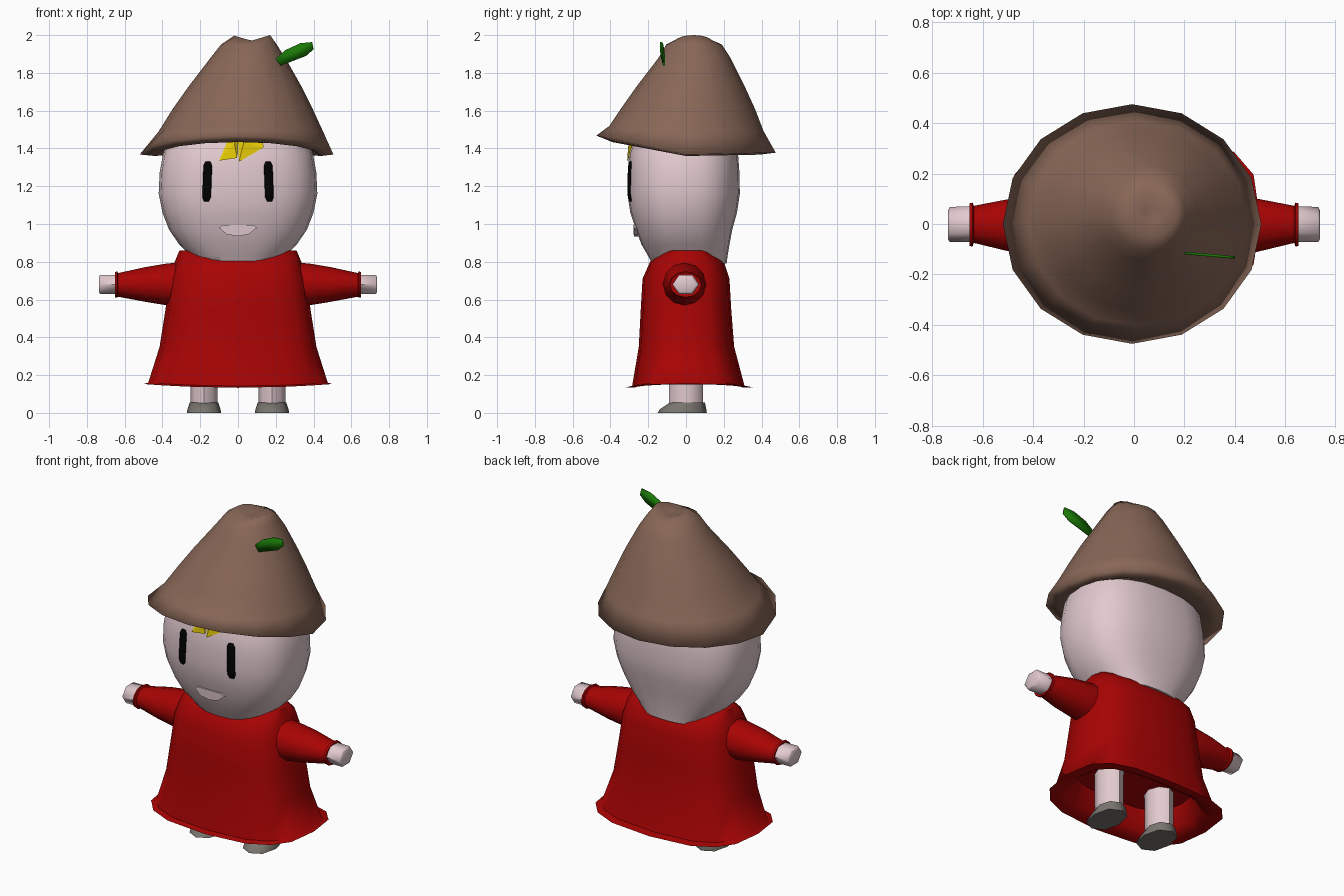
import bpy, bmesh, math
from mathutils import Vector
from mathutils.bvhtree import BVHTree

if "Cube" in bpy.data.objects:
    bpy.data.objects.remove(bpy.data.objects["Cube"])


def material(name, rgb):
    m = bpy.data.materials.new(name)
    m.diffuse_color = (*rgb, 1)
    m.use_nodes = True
    m.node_tree.nodes["Principled BSDF"].inputs["Base Color"].default_value = m.diffuse_color
    return m


BROWN = material("hat brown", (0.245, 0.135, 0.095))
RED = material("robe red", (0.39, 0.001, 0.001))
SKIN = material("pale skin", (0.76, 0.59, 0.62))
YELLOW = material("hair yellow", (0.80, 0.60, 0.002))
GREEN = material("leaf green", (0.010, 0.19, 0.002))
GREY = material("shoe grey", (0.19, 0.175, 0.155))
BLACK = material("eye black", (0.0005, 0.0005, 0.0005))


def finish(name, bm, mat, angle=45):
    bmesh.ops.recalc_face_normals(bm, faces=bm.faces)
    me = bpy.data.meshes.new(name)
    bm.to_mesh(me)
    bm.free()
    me.materials.append(mat)
    ob = bpy.data.objects.new(name, me)
    bpy.context.collection.objects.link(ob)
    bpy.ops.object.select_all(action='DESELECT')
    ob.select_set(True)
    bpy.context.view_layer.objects.active = ob
    bpy.ops.object.shade_smooth_by_angle(angle=math.radians(angle))
    return ob


def loft(name, rings, mat, sides=16, power=2.0, place=None, angle=45):
    """Rings are (min a, max a, min b, max b, height); place maps a, b, height to a point."""
    bm = bmesh.new()
    loops = []
    for i, (a0, a1, b0, b1, h) in enumerate(rings):
        loop = []
        for k in range(sides):
            t = 2 * math.pi * k / sides
            c, s = math.cos(t), math.sin(t)
            a = (a0 + a1) / 2 + (a1 - a0) / 2 * math.copysign(abs(c) ** (2 / power), c)
            b = (b0 + b1) / 2 + (b1 - b0) / 2 * math.copysign(abs(s) ** (2 / power), s)
            loop.append(bm.verts.new(place(i, a, b, h) if place else (a, b, h)))
        loops.append(loop)
    for lo, hi in zip(loops, loops[1:]):
        for k in range(sides):
            j = (k + 1) % sides
            bm.faces.new((lo[k], lo[j], hi[j], hi[k]))
    bm.faces.new(loops[0])
    bm.faces.new(loops[-1])
    return finish(name, bm, mat, angle)


# Hat: leaning cone with a brim raised at the front and a dented tip
def hat_place(i, a, b, h):
    weight = (0.6, 0.9, 1, 0.35)[i] if i < 4 else 0
    if i == 8:
        h += 0.3 * abs(a - 0.07)
    return (a, b, h + weight * (-0.21 * b if b < 0 else 0.02 * b))


loft("hat", [
    (-0.37, 0.37, -0.27, 0.26, 1.41),
    (-0.44, 0.44, -0.39, 0.39, 1.36),
    (-0.52, 0.505, -0.475, 0.475, 1.368),
    (-0.42, 0.45, -0.405, 0.41, 1.49),
    (-0.345, 0.395, -0.345, 0.365, 1.61),
    (-0.26, 0.335, -0.26, 0.31, 1.73),
    (-0.145, 0.25, -0.145, 0.235, 1.88),
    (-0.09, 0.205, -0.105, 0.19, 1.95),
    (-0.02, 0.17, -0.05, 0.13, 1.97),
    (0.04, 0.10, 0.01, 0.07, 1.97)], BROWN, place=hat_place, angle=180)

# Head with full jaw and neck
head = loft("head", [
    (-0.22, 0.22, -0.18, 0.215, 0.79),
    (-0.25, 0.25, -0.20, 0.22, 0.83),
    (-0.31, 0.31, -0.235, 0.23, 0.89),
    (-0.365, 0.365, -0.265, 0.245, 0.97),
    (-0.40, 0.40, -0.295, 0.27, 1.06),
    (-0.42, 0.42, -0.31, 0.285, 1.16),
    (-0.415, 0.415, -0.308, 0.283, 1.27),
    (-0.395, 0.395, -0.30, 0.275, 1.38),
    (-0.33, 0.33, -0.25, 0.23, 1.50)], SKIN, sides=24, power=2.6, angle=60)

# Face details follow the front of the head
bm = bmesh.new()
bm.from_mesh(head.data)
tree = BVHTree.FromBMesh(bm)
bm.free()


def on_face(x, z, lift):
    hit = tree.ray_cast(Vector((x, -2, z)), Vector((0, 1, 0)))[0]
    return Vector((x, (hit.y if hit else -0.3) - lift, z))


for side, label in ((-1, "left"), (1, "right")):
    bm = bmesh.new()
    rows = []
    for i in range(11):
        t = i / 10
        half = 0.022 if 0 < i < 10 else 0.012
        x = side * 0.163 + 0.004 * (2 * t - 1) * -side
        z = 1.12 + 0.21 * t
        rows.append([bm.verts.new(on_face(x + o * half, z, 0.004)) for o in (-1, 0, 1)])
    for lo, hi in zip(rows, rows[1:]):
        for k in (0, 1):
            bm.faces.new((lo[k], lo[k + 1], hi[k + 1], hi[k]))
    eye = finish(label + "_eye", bm, BLACK)
    mod = eye.modifiers.new("thickness", 'SOLIDIFY')
    mod.thickness = 0.008
    mod.offset = 0

# Mouth: small lip that juts out along its lower edge
bm = bmesh.new()
outline = [(-0.10, 0.98), (-0.06, 0.945), (0, 0.935), (0.055, 0.945),
           (0.10, 0.98), (0.08, 0.996), (-0.08, 0.996)]
front = [bm.verts.new(on_face(x, z, 0.010 + 0.014 * (z < 0.95))) for x, z in outline]
back = [bm.verts.new(on_face(x, z, -0.03)) for x, z in outline]
bm.faces.new(front)
bm.faces.new(back)
for k in range(7):
    j = (k + 1) % 7
    bm.faces.new((front[k], front[j], back[j], back[k]))
finish("mouth", bm, SKIN, 20)


# Fringe: pointed locks under the brim
def lock(name, outline, ridge):
    bm = bmesh.new()
    rim = [bm.verts.new(on_face(x, z, 0.009)) for x, z in outline]
    top = bm.verts.new(on_face(*ridge, 0.026))
    bm.faces.new(rim)
    for k in range(len(rim)):
        bm.faces.new((rim[k], rim[(k + 1) % len(rim)], top))
    finish(name, bm, YELLOW, 10)


lock("left_hair_lock", [(-0.10, 1.335), (-0.005, 1.35), (0.0, 1.45), (-0.05, 1.45)], (-0.02, 1.43))
lock("right_hair_lock", [(0.005, 1.33), (0.135, 1.405), (0.13, 1.45), (0.0, 1.45)], (0.03, 1.43))

# Leaf stuck in the hat
bm = bmesh.new()
leaf = [(0.20, 1.875), (0.225, 1.838), (0.36, 1.89), (0.40, 1.925),
        (0.392, 1.963), (0.33, 1.957), (0.25, 1.92)]
bm.faces.new([bm.verts.new((x, -0.115 - 0.09 * (x - 0.2), z)) for x, z in leaf])
mod = finish("leaf", bm, GREEN).modifiers.new("thickness", 'SOLIDIFY')
mod.thickness = 0.01
mod.offset = 0


# Robe: flared, hollow below, with the hem a little higher at the sides
def robe_place(i, a, b, h):
    return (a, b, h + (0.02 * (a / 0.5) ** 2 if i < 5 else 0))


loft("robe", [
    (-0.35, 0.35, -0.20, 0.20, 0.28),
    (-0.39, 0.39, -0.23, 0.25, 0.17),
    (-0.44, 0.44, -0.27, 0.30, 0.135),
    (-0.50, 0.50, -0.32, 0.355, 0.133),
    (-0.475, 0.475, -0.285, 0.31, 0.142),
    (-0.415, 0.415, -0.25, 0.255, 0.35),
    (-0.385, 0.385, -0.24, 0.24, 0.54),
    (-0.36, 0.36, -0.23, 0.23, 0.71),
    (-0.335, 0.335, -0.19, 0.20, 0.80),
    (-0.31, 0.31, -0.12, 0.13, 0.86)], RED, power=3.0, place=robe_place, angle=60)

# Arms and legs, built once per side
for side, label in ((-1, "left"), (1, "right")):
    def across(i, a, b, h):
        return (side * h, a, b)

    loft(label + "_sleeve", [
        (-0.125, 0.11, 0.56, 0.80, 0.28),
        (-0.12, 0.105, 0.57, 0.79, 0.38),
        (-0.11, 0.10, 0.588, 0.772, 0.49),
        (-0.075, 0.072, 0.615, 0.74, 0.635),
        (-0.09, 0.085, 0.61, 0.75, 0.64),
        (-0.086, 0.082, 0.612, 0.745, 0.652),
        (-0.06, 0.06, 0.635, 0.725, 0.645)], RED, sides=12, place=across, angle=50)
    loft(label + "_hand", [
        (-0.07, 0.07, 0.622, 0.738, 0.60),
        (-0.072, 0.068, 0.622, 0.738, 0.73),
        (-0.06, 0.055, 0.635, 0.725, 0.737)], SKIN, sides=6, place=across, angle=65)

    x = side * 0.18
    loft(label + "_leg", [
        (x - 0.07, x + 0.07, -0.09, 0.09, 0.04),
        (x - 0.075, x + 0.075, -0.09, 0.09, 0.30)], SKIN, sides=8)
    loft(label + "_shoe", [
        (x - 0.09, x + 0.09, -0.15, 0.11, 0.0),
        (x - 0.088, x + 0.088, -0.14, 0.108, 0.018),
        (x - 0.075, x + 0.075, -0.085, 0.10, 0.055)], GREY, sides=8, power=2.3, angle=50)
